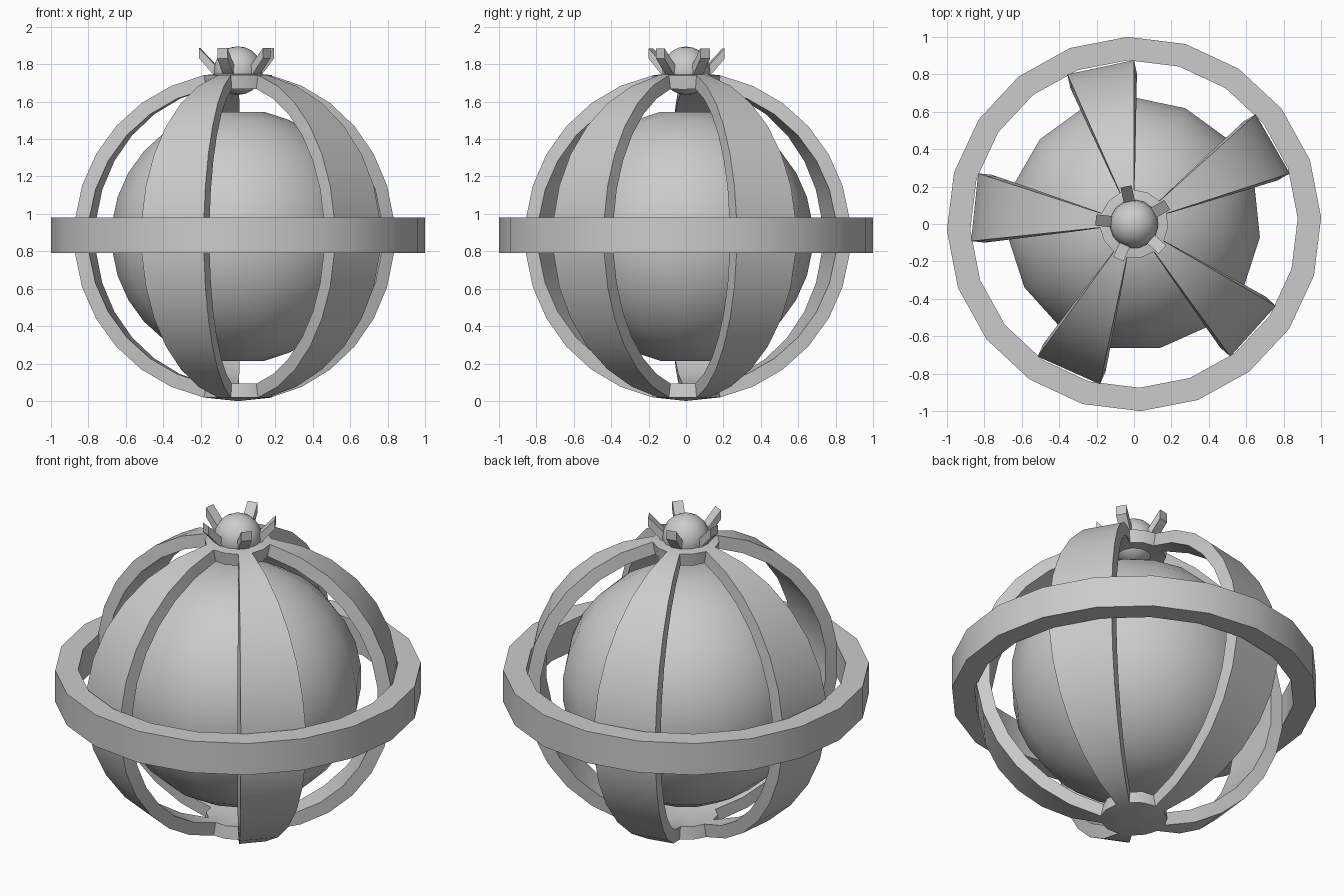
import bpy, bmesh, math
from mathutils import Matrix

if "Cube" in bpy.data.objects:
    bpy.data.objects.remove(bpy.data.objects["Cube"])

SEG = 15          # columns and rows of the globe
CZ = 0.88         # height of the globe centre
STEP = math.radians(24)
START = math.radians(90)

grey = bpy.data.materials.new("light grey")
grey.diffuse_color = (0.6, 0.6, 0.6, 1)
grey.use_nodes = True
grey.node_tree.nodes["Principled BSDF"].inputs["Base Color"].default_value = grey.diffuse_color


def finish(name, bm, angle=30):
    bmesh.ops.recalc_face_normals(bm, faces=bm.faces)
    mesh = bpy.data.meshes.new(name)
    bm.to_mesh(mesh)
    bm.free()
    obj = bpy.data.objects.new(name, mesh)
    bpy.context.collection.objects.link(obj)
    mesh.materials.append(grey)
    bpy.ops.object.select_all(action='DESELECT')
    bpy.context.view_layer.objects.active = obj
    obj.select_set(True)
    bpy.ops.object.shade_smooth_by_angle(angle=math.radians(angle))
    return obj


def globe(radius, keep, domed):
    """Sphere grid keeping only chosen columns, closed by caps at both poles."""
    bm = bmesh.new()
    rows = []
    for j in range(1, SEG):
        t = math.pi * j / SEG
        r, z = radius * math.sin(t), CZ + radius * math.cos(t)
        rows.append([(r * math.cos(START + STEP * i), r * math.sin(START + STEP * i), z)
                     for i in range(SEG)])
    used = {}

    def vert(j, i):
        key = (j, i % SEG)
        if key not in used:
            used[key] = bm.verts.new(rows[j][i % SEG])
        return used[key]

    for i in range(SEG):
        if keep(i):
            for j in range(SEG - 2):
                bm.faces.new((vert(j, i), vert(j + 1, i), vert(j + 1, i + 1), vert(j, i + 1)))
    for j, sign in ((0, 1), (SEG - 2, -1)):
        ring = [vert(j, i) for i in range(SEG)][::sign]
        if domed:
            pole = bm.verts.new((0, 0, CZ + sign * radius))
            for a, b in zip(ring, ring[1:] + ring[:1]):
                bm.faces.new((a, b, pole))
        else:
            bm.faces.new(ring)
    return bm


# Solid core ball with flattened poles
finish("core_ball", globe(0.68, lambda i: True, False), 40)

# Cage: five curved bands, one column in three, joined by polar caps
cage = finish("cage_bands", globe(0.88, lambda i: i % 3 == 0, True))
solid = cage.modifiers.new("thickness", 'SOLIDIFY')
solid.thickness = 0.075
solid.offset = -1
bpy.ops.object.modifier_apply(modifier=solid.name)
bpy.ops.object.shade_smooth_by_angle(angle=math.radians(30))

# Twenty-sided equator ring
bm = bmesh.new()
N = 20
loops = []
for r, z in ((1.0, 0.79), (1.0, 0.98), (0.875, 0.98), (0.875, 0.79)):
    angles = [math.radians(2 + 18 * i) for i in range(N)]
    loops.append([bm.verts.new((r * math.cos(a), r * math.sin(a), z)) for a in angles])
for a, b in zip(loops, loops[1:] + loops[:1]):
    for i in range(N):
        k = (i + 1) % N
        bm.faces.new((a[i], a[k], b[k], b[i]))
finish("equator_ring", bm)

# Rounded knob on the top cap
bm = bmesh.new()
bmesh.ops.create_uvsphere(bm, u_segments=SEG, v_segments=10, radius=0.13,
                          matrix=Matrix.Translation((0, 0, 1.765)))
finish("top_knob", bm, 45)

# Five slanted prongs around the knob, in line with the bands
PROFILE = ((0.10, 1.73), (0.135, 1.75), (0.205, 1.83), (0.205, 1.885), (0.10, 1.775))
for n in range(5):
    bm = bmesh.new()
    sides = [[bm.verts.new((r, y, z)) for r, z in PROFILE] for y in (-0.03, 0.03)]
    bm.faces.new(sides[0])
    bm.faces.new(sides[1][::-1])
    for i in range(len(PROFILE)):
        k = (i + 1) % len(PROFILE)
        bm.faces.new((sides[0][i], sides[1][i], sides[1][k], sides[0][k]))
    bm.transform(Matrix.Rotation(math.radians(102 + 72 * n), 4, 'Z'))
    finish("crown_prong_%d" % (n + 1), bm)
